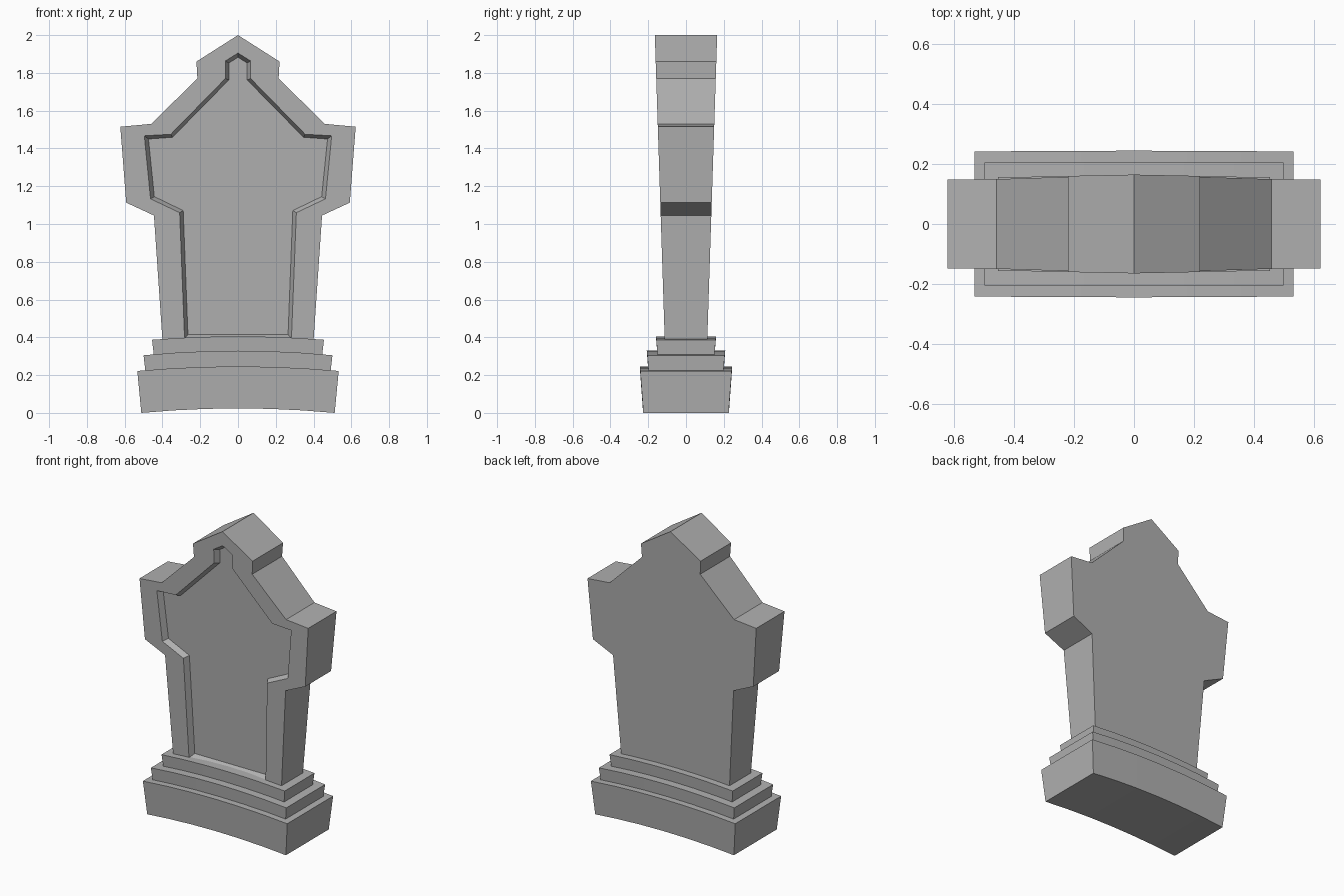
import bpy, bmesh

if "Cube" in bpy.data.objects:
    bpy.data.objects.remove(bpy.data.objects["Cube"])

# Dark grey stone
stone = bpy.data.materials.new("stone")
stone.diffuse_color = (0.44, 0.44, 0.44, 1)
stone.use_nodes = True
stone.node_tree.nodes["Principled BSDF"].inputs["Base Color"].default_value = stone.diffuse_color


def finish(bm, name):
    bmesh.ops.recalc_face_normals(bm, faces=bm.faces)
    mesh = bpy.data.meshes.new(name)
    bm.to_mesh(mesh)
    bm.free()
    mesh.materials.append(stone)
    obj = bpy.data.objects.new(name, mesh)
    bpy.context.collection.objects.link(obj)
    return obj


def mirrored(half):
    # half outline runs from the apex (x = 0) down the right side
    return half + [(-x, z) for x, z in reversed(half[1:])]


def half_depth(z):
    return 0.1 + 0.0325 * z


# Slab: outer silhouette and matching recess outlines
outer = mirrored([(0, 2.0), (0.22, 1.86), (0.215, 1.77), (0.46, 1.53),
                  (0.623, 1.515), (0.592, 1.113), (0.445, 1.045), (0.40, 0.385)])
rim = mirrored([(0, 1.905), (0.067, 1.863), (0.067, 1.77), (0.356, 1.475),
                (0.496, 1.467), (0.463, 1.133), (0.309, 1.06), (0.283, 0.395)])
floor = mirrored([(0, 1.883), (0.048, 1.852), (0.048, 1.763), (0.347, 1.459),
                  (0.474, 1.45), (0.443, 1.145), (0.29, 1.071), (0.265, 0.415)])


def build_slab():
    bm = bmesh.new()

    def ring(points, side, sink=0.0):
        return [bm.verts.new((x, side * (half_depth(z) - sink), z)) for x, z in points]

    rings = [ring(outer, 1), ring(outer, -1), ring(rim, -1), ring(floor, -1, 0.036)]
    n = len(outer)
    for a, b in zip(rings, rings[1:]):
        for i in range(n):
            j = (i + 1) % n
            bm.faces.new((a[i], a[j], b[j], b[i]))
    bm.faces.new(rings[0])
    bm.faces.new(rings[-1])
    return finish(bm, "headstone_slab")


# Plinth tier: flared block with gently arched top and bottom
def build_tier(name, z0, z1, w0, w1, d0, d1, segments=6, rise=0.024):
    bm = bmesh.new()
    sections = []
    for i in range(segments + 1):
        t = 2 * i / segments - 1
        arch = rise * (1 - t * t)
        bow = 0.12 * arch
        sections.append([bm.verts.new(c) for c in (
            (w0 * t, -d0 - bow, z0 + arch), (w0 * t, d0 + bow, z0 + arch),
            (w1 * t, d1 + bow, z1 + arch), (w1 * t, -d1 - bow, z1 + arch))])
    for a, b in zip(sections, sections[1:]):
        for k in range(4):
            m = (k + 1) % 4
            bm.faces.new((a[k], a[m], b[m], b[k]))
    bm.faces.new(sections[0])
    bm.faces.new(sections[-1])
    return finish(bm, name)


build_slab()
build_tier("plinth_base", 0.0, 0.222, 0.512, 0.533, 0.226, 0.242)
build_tier("plinth_middle", 0.218, 0.305, 0.49, 0.50, 0.198, 0.205)
build_tier("plinth_top", 0.30, 0.387, 0.445, 0.455, 0.15, 0.157, rise=0.018)
